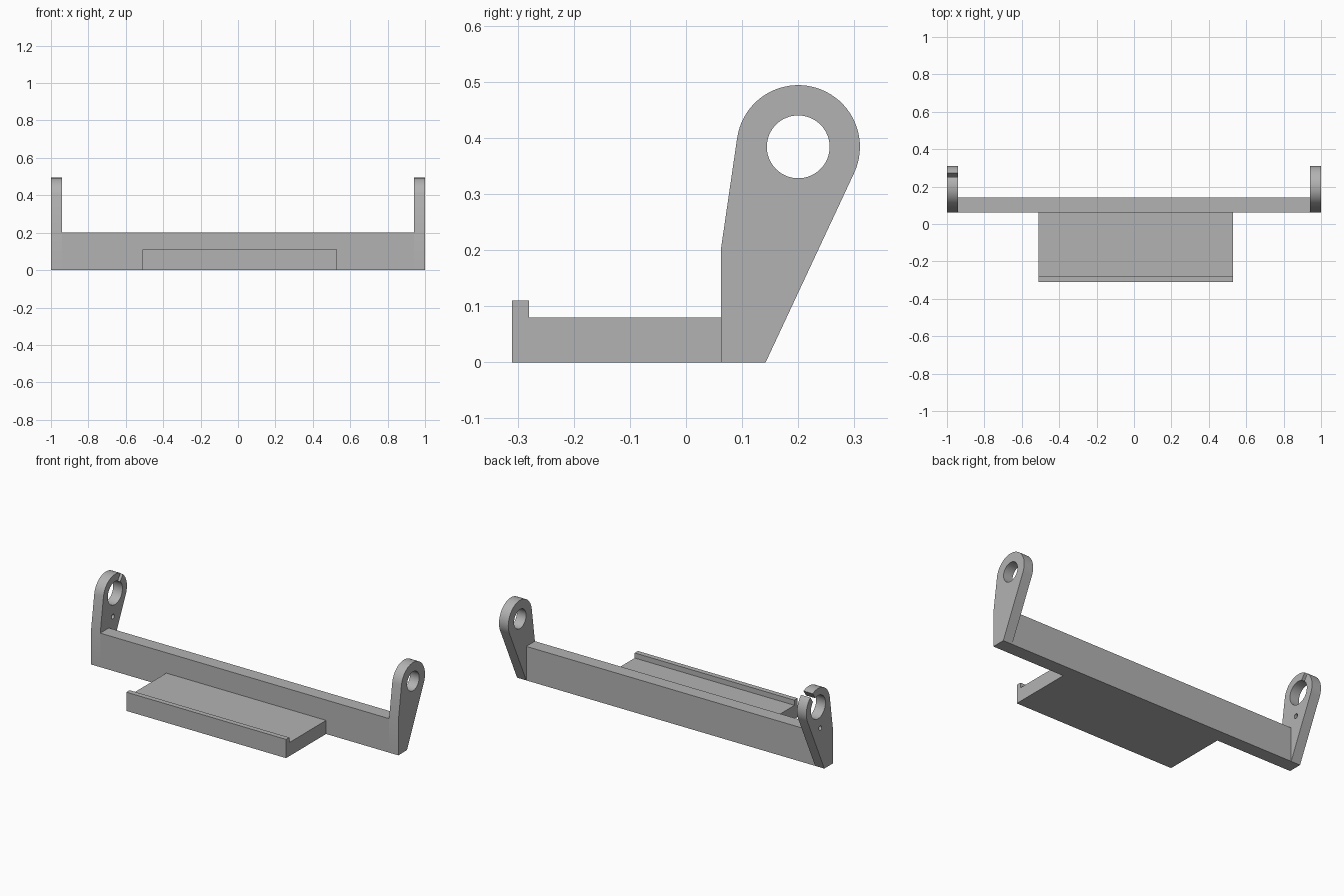
import bpy, bmesh, math

if "Cube" in bpy.data.objects:
    bpy.data.objects.remove(bpy.data.objects["Cube"])

grey = bpy.data.materials.new("mid grey")
grey.diffuse_color = (0.45, 0.45, 0.45, 1)
grey.use_nodes = True
grey.node_tree.nodes["Principled BSDF"].inputs["Base Color"].default_value = grey.diffuse_color

CY, CZ, R = 0.20, 0.384, 0.11      # centre and radius of the arm eyes


def extrude_x(name, profile, x0, x1):
    """Solid made from a (y, z) profile running from x0 to x1."""
    bm = bmesh.new()
    face = bm.faces.new([bm.verts.new((x0, y, z)) for y, z in profile])
    res = bmesh.ops.extrude_face_region(bm, geom=[face])
    verts = [g for g in res["geom"] if isinstance(g, bmesh.types.BMVert)]
    bmesh.ops.translate(bm, verts=verts, vec=(x1 - x0, 0, 0))
    bmesh.ops.recalc_face_normals(bm, faces=bm.faces[:])
    mesh = bpy.data.meshes.new(name)
    bm.to_mesh(mesh)
    bm.free()
    mesh.materials.append(grey)
    ob = bpy.data.objects.new(name, mesh)
    bpy.context.collection.objects.link(ob)
    return ob


def circle(y, z, r, n=64):
    return [(y + r * math.cos(2 * math.pi * i / n),
             z + r * math.sin(2 * math.pi * i / n)) for i in range(n)]


def cut(ob, profile):
    """Cut a (y, z) profile through the full thickness of ob."""
    xs = [v.co.x for v in ob.data.vertices]
    cutter = extrude_x("cutter", profile, min(xs) - 0.05, max(xs) + 0.05)
    cutter.hide_render = True
    mod = ob.modifiers.new("cut", 'BOOLEAN')
    mod.operation = 'DIFFERENCE'
    mod.solver = 'EXACT'
    mod.object = cutter
    bpy.context.view_layer.objects.active = ob
    bpy.ops.object.modifier_apply(modifier=mod.name)
    bpy.data.objects.remove(cutter)


def smooth(ob):
    bpy.ops.object.select_all(action='DESELECT')
    ob.select_set(True)
    bpy.context.view_layer.objects.active = ob
    bpy.ops.object.shade_smooth_by_angle(angle=math.radians(20))


# Arm outline: straight foot, sides tangent to a round eye
a0, a1 = math.radians(-25.3), math.radians(171.1)
arm = [(0.062, 0.2), (0.062, 0), (0.142, 0)]
arm += [(CY + R * math.cos(a0 + (a1 - a0) * i / 40),
         CZ + R * math.sin(a0 + (a1 - a0) * i / 40)) for i in range(41)]

# Right arm with plain eye
right_arm = extrude_x("right_arm", arm, 0.94, 1.0)
cut(right_arm, circle(CY, CZ, 0.056))
smooth(right_arm)

# Left arm with larger eye, clamp slot and pin hole
left_arm = extrude_x("left_arm", arm, -1.0, -0.94)
cut(left_arm, circle(CY, CZ, 0.068))
cut(left_arm, circle(0.18, 0.253, 0.013, 24))
dy, dz, w = math.sin(math.radians(34)), math.cos(math.radians(34)), 0.013
cut(left_arm, [(CY + dy * d + dz * s, CZ + dz * d - dy * s)
               for d, s in ((0.05, -w), (0.05, w), (0.14, w), (0.14, -w))])
smooth(left_arm)

# Cross bar between the arms
extrude_x("cross_bar", [(0.062, 0), (0.142, 0), (0.142, 0.2), (0.062, 0.2)],
          -0.94, 0.94)

# Shelf with raised front lip
extrude_x("shelf", [(-0.31, 0), (0.062, 0), (0.062, 0.08), (-0.28, 0.08),
                    (-0.28, 0.11), (-0.31, 0.11)], -0.51, 0.53)
